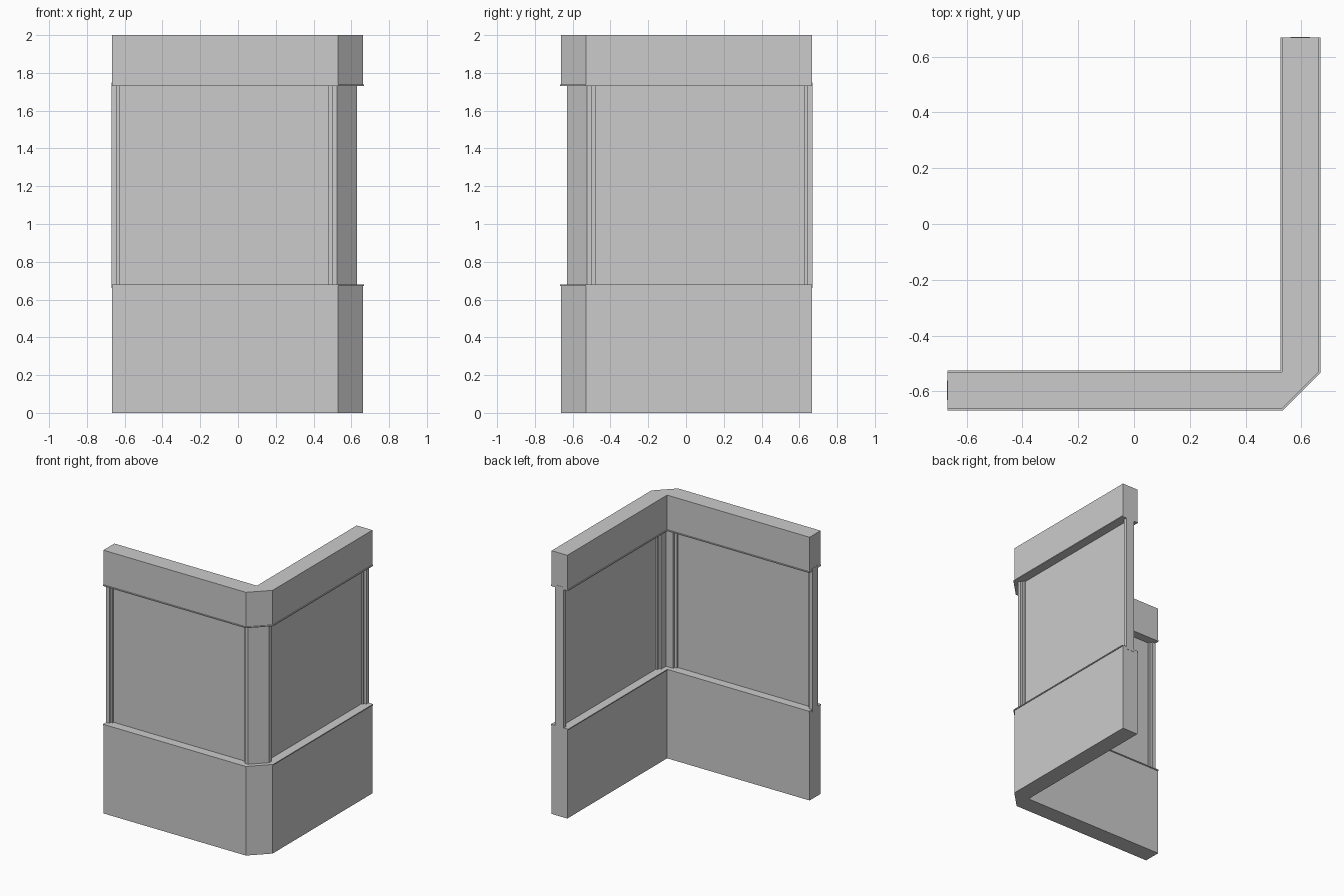
import bpy, bmesh

if "Cube" in bpy.data.objects:
    bpy.data.objects.remove(bpy.data.objects["Cube"])

END = 0.668          # free ends of both wings
Z0, Z1 = 0.68, 1.73  # window opening


def prism(name, pts, z0, z1):
    """Extrude a plan outline from z0 to z1."""
    bm = bmesh.new()
    face = bm.faces.new([bm.verts.new((x, y, z0)) for x, y in pts])
    top = bmesh.ops.extrude_face_region(bm, geom=[face])["geom"]
    bmesh.ops.translate(bm, vec=(0, 0, z1 - z0),
                        verts=[v for v in top if isinstance(v, bmesh.types.BMVert)])
    bmesh.ops.recalc_face_normals(bm, faces=bm.faces)
    me = bpy.data.meshes.new(name)
    bm.to_mesh(me)
    bm.free()
    ob = bpy.data.objects.new(name, me)
    bpy.context.collection.objects.link(ob)
    return ob


def corner_plan(outer, inner, cut, end):
    """L-shaped plan with a chamfered outer corner."""
    return [(-end, -outer), (cut, -outer), (outer, -cut), (outer, end),
            (inner, end), (inner, -inner), (-end, -inner)]


def both_wings(name, x0, x1, y0, y1, z0, z1):
    """Box on the front wing, repeated on the side wing across the diagonal."""
    pts = [(x0, y0), (x1, y0), (x1, y1), (x0, y1)]
    prism("front_" + name, pts, z0, z1)
    prism("side_" + name, [(-y, -x) for x, y in pts], z0, z1)


# solid wall below and header above the windows
wall = corner_plan(0.662, 0.53, 0.53, END)
prism("lower_wall", wall, 0, Z0 - 0.008)
prism("header", wall, Z1 + 0.008, 2)

# thin projecting trims
trim = corner_plan(0.668, 0.524, 0.5325, END)
prism("sill_trim", trim, Z0 - 0.008, Z0)
prism("head_trim", trim, Z1, Z1 + 0.008)

# chamfered corner post
prism("corner_post", corner_plan(0.63, 0.56, 0.525, -0.50), Z0, Z1)

# end posts, pane edge strips and panes
both_wings("end_post", -0.67, -0.64, -0.63, -0.56, Z0 - 0.02, Z1 + 0.02)
both_wings("end_strip", -0.64, -0.625, -0.613, -0.577, Z0, Z1)
both_wings("corner_strip", 0.48, 0.50, -0.613, -0.577, Z0, Z1)
both_wings("pane", -0.625, 0.48, -0.60, -0.59, Z0, Z1)
